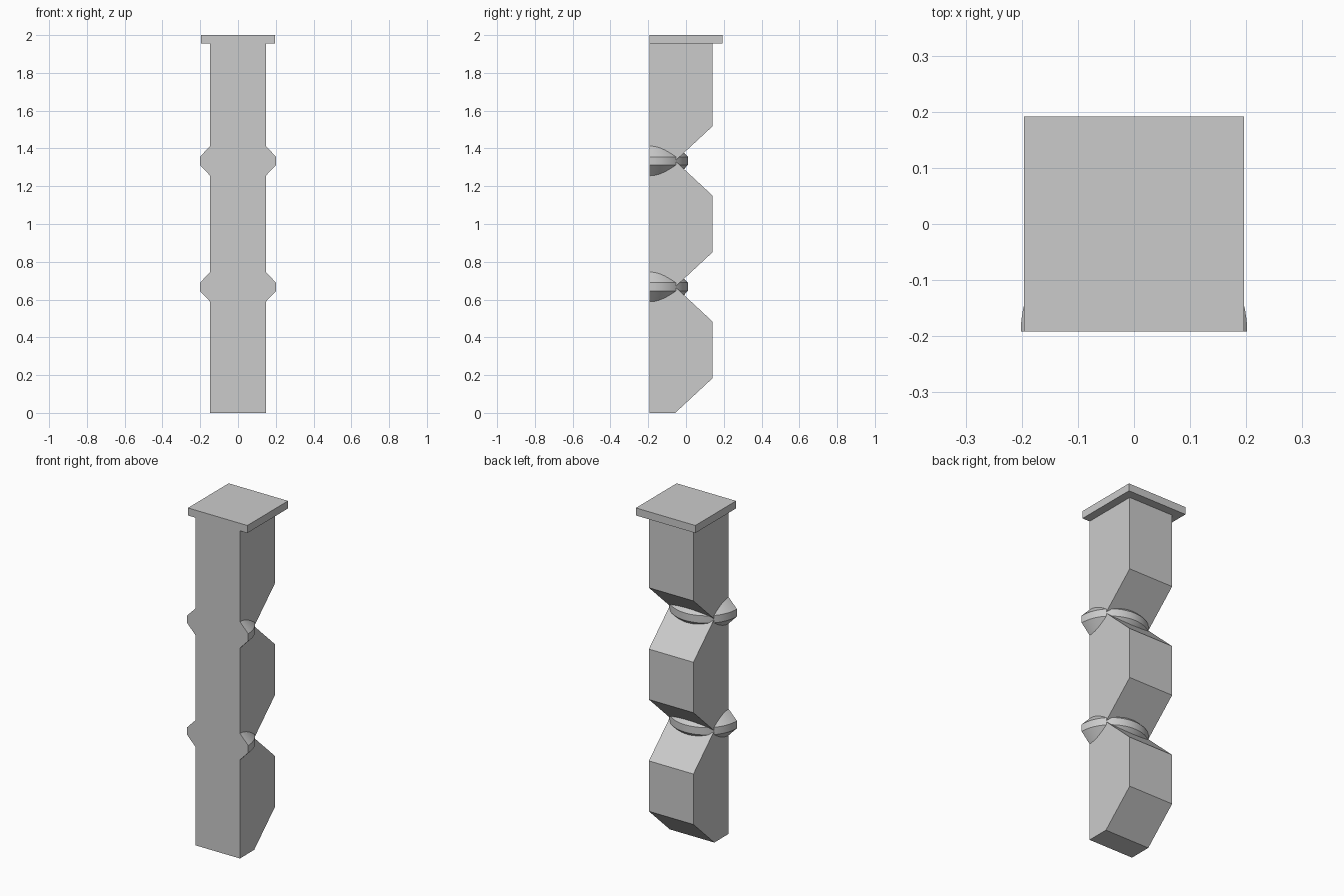
import bpy, bmesh, math
from mathutils import Matrix, Vector

cube = bpy.data.objects.get("Cube")
if cube:
    bpy.data.objects.remove(cube, do_unlink=True)

grey = bpy.data.materials.new("plain grey")
grey.use_nodes = True
colour = (0.6, 0.6, 0.6, 1)
grey.diffuse_color = colour
grey.node_tree.nodes["Principled BSDF"].inputs["Base Color"].default_value = colour

FRONT, BACK, NOTCH = -0.192, 0.14, -0.057
HALF_WIDTH = 0.147
CAP_BOTTOM = 1.955
PITCH = 0.667      # height of one segment
SLOPE = 0.183      # height of each sloping back face


def finish(name, bm):
    bmesh.ops.recalc_face_normals(bm, faces=bm.faces)
    mesh = bpy.data.meshes.new(name)
    bm.to_mesh(mesh)
    bm.free()
    mesh.materials.append(grey)
    obj = bpy.data.objects.new(name, mesh)
    bpy.context.collection.objects.link(obj)
    return obj


# Post: side profile with two notches in the back, extruded across the width
profile = [(FRONT, 0), (NOTCH, 0)]
for i in range(3):
    base = i * PITCH
    profile.append((BACK, base + SLOPE))
    if i < 2:
        profile += [(BACK, base + PITCH - SLOPE), (NOTCH, base + PITCH)]
profile += [(BACK, CAP_BOTTOM), (FRONT, CAP_BOTTOM)]
bm = bmesh.new()
face = bm.faces.new([bm.verts.new((-HALF_WIDTH, y, z)) for y, z in profile])
side = bmesh.ops.extrude_face_region(bm, geom=[face])
bmesh.ops.translate(bm, vec=(2 * HALF_WIDTH, 0, 0),
                    verts=[g for g in side["geom"] if isinstance(g, bmesh.types.BMVert)])
finish("notched_post", bm)

# Top plate
bm = bmesh.new()
size = Matrix.Diagonal((0.392, 0.384, 2 - CAP_BOTTOM, 1))
bmesh.ops.create_cube(bm, size=1, matrix=Matrix.Translation((0, 0, (2 + CAP_BOTTOM) / 2)) @ size)
finish("top_plate", bm)


# Bevelled half discs, one at each notch
def half_disc(name, z):
    bm = bmesh.new()
    outline = [(0, -0.086), (0.14, -0.086), (0.2018, -0.022),
               (0.2018, 0.022), (0.14, 0.086), (0, 0.086)]
    verts = [bm.verts.new((r, FRONT, z + h)) for r, h in outline]
    edges = [bm.edges.new(pair) for pair in zip(verts, verts[1:])]
    bmesh.ops.spin(bm, geom=verts + edges, cent=Vector((0, FRONT, z)),
                   axis=(0, 0, 1), angle=math.pi, steps=32)
    bmesh.ops.remove_doubles(bm, verts=bm.verts, dist=0.0001)
    bmesh.ops.holes_fill(bm, edges=[e for e in bm.edges if e.is_boundary], sides=0)
    obj = finish(name, bm)
    bpy.ops.object.select_all(action="DESELECT")
    obj.select_set(True)
    bpy.context.view_layer.objects.active = obj
    bpy.ops.object.shade_smooth_by_angle(angle=math.radians(30))


half_disc("lower_half_disc", PITCH)
half_disc("upper_half_disc", 2 * PITCH)
